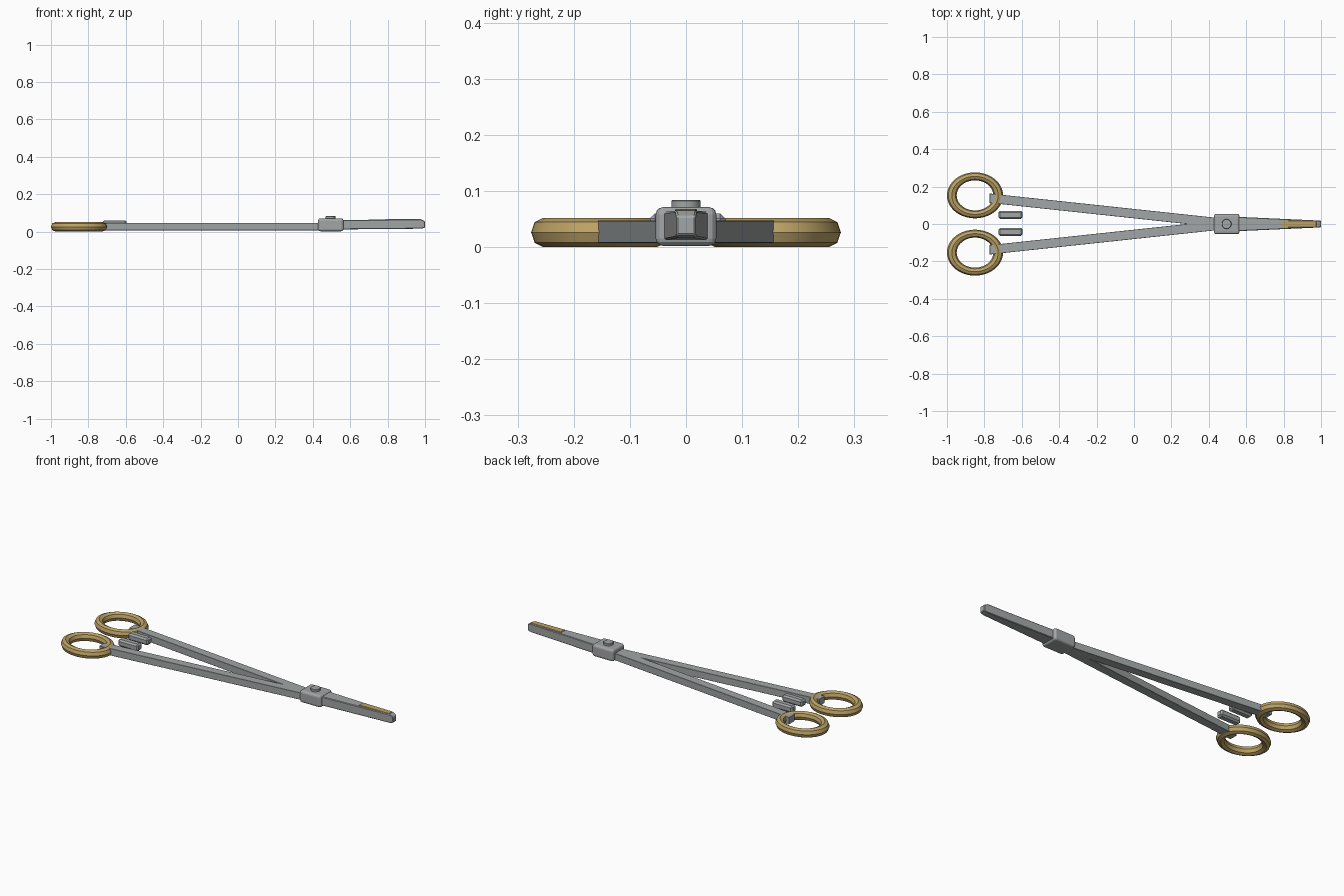
import bpy, bmesh, math
from mathutils import Vector

if "Cube" in bpy.data.objects:
    bpy.data.objects.remove(bpy.data.objects["Cube"])

gold = bpy.data.materials.new("gold")
gold.diffuse_color = (0.50, 0.36, 0.13, 1)
gold.use_nodes = True
gold.node_tree.nodes["Principled BSDF"].inputs["Base Color"].default_value = gold.diffuse_color
steel = bpy.data.materials.new("steel")
steel.diffuse_color = (0.36, 0.38, 0.38, 1)
steel.use_nodes = True
steel.node_tree.nodes["Principled BSDF"].inputs["Base Color"].default_value = steel.diffuse_color


def finish(ob, name, mat, bevel=0.0, segments=1):
    ob.name = name
    ob.data.materials.append(mat)
    if bevel:
        mod = ob.modifiers.new("bevel", 'BEVEL')
        mod.width = bevel
        mod.segments = segments
        mod.limit_method = 'ANGLE'
    return ob


def loft(name, sections, mat, bevel=0.0, segments=1):
    """Rectangular sections (x, y centre, half width, z low, z high) joined along x."""
    bm = bmesh.new()
    rings = [[bm.verts.new(p) for p in ((x, y - w, a), (x, y + w, a), (x, y + w, b), (x, y - w, b))]
             for x, y, w, a, b in sections]
    for r, s in zip(rings, rings[1:]):
        for i in range(4):
            j = (i + 1) % 4
            bm.faces.new((r[i], r[j], s[j], s[i]))
    bm.faces.new(rings[0])
    bm.faces.new(rings[-1])
    bmesh.ops.recalc_face_normals(bm, faces=bm.faces)
    me = bpy.data.meshes.new(name)
    bm.to_mesh(me)
    bm.free()
    ob = bpy.data.objects.new(name, me)
    bpy.context.collection.objects.link(ob)
    return finish(ob, name, mat, bevel, segments)


for side, s in (("left", 1), ("right", -1)):
    # oval finger ring
    bpy.ops.mesh.primitive_torus_add(major_segments=40, minor_segments=8, major_radius=0.124,
                                     minor_radius=0.026, location=(-0.85, s * 0.153, 0.026))
    ring = finish(bpy.context.object, "finger_ring_" + side, gold)
    ring.scale.y = 0.82
    bpy.ops.object.shade_smooth_by_angle(angle=math.radians(30))
    # long shank running into the box lock
    loft("shank_" + side, [(-0.772, s * 0.138, 0.025, 0.007, 0.047),
                           (0.48, s * 0.004, 0.025, 0.007, 0.047)], steel, 0.001)
    # ratchet bar
    y = 0.0485 if s > 0 else -0.0425
    loft("ratchet_" + side, [(-0.725, y, 0.0215, 0.02, 0.06),
                             (-0.595, y, 0.0215, 0.02, 0.06)], steel, 0.009)

# box lock
loft("box_lock", [(0.428, 0, 0.054, 0.002, 0.071),
                  (0.564, 0, 0.054, 0.002, 0.071)], steel, 0.013, 3)

# pivot pin
bpy.ops.mesh.primitive_cylinder_add(vertices=24, radius=0.026, depth=0.023,
                                    location=(0.495, 0, 0.0725))
finish(bpy.context.object, "pivot_pin", steel, 0.002)
bpy.ops.object.shade_smooth_by_angle(angle=math.radians(30))

# tapered closed jaws with a chamfered tip
loft("jaws", [(0.54, 0, 0.039, 0.012, 0.063),
              (0.98, 0, 0.019, 0.016, 0.065),
              (1.0, 0, 0.017, 0.021, 0.055)], steel, 0.003)

# gold jaw insert
loft("jaw_insert", [(0.785, 0, 0.020, 0.055, 0.068),
                    (0.975, 0, 0.017, 0.055, 0.068)], gold, 0.002)
